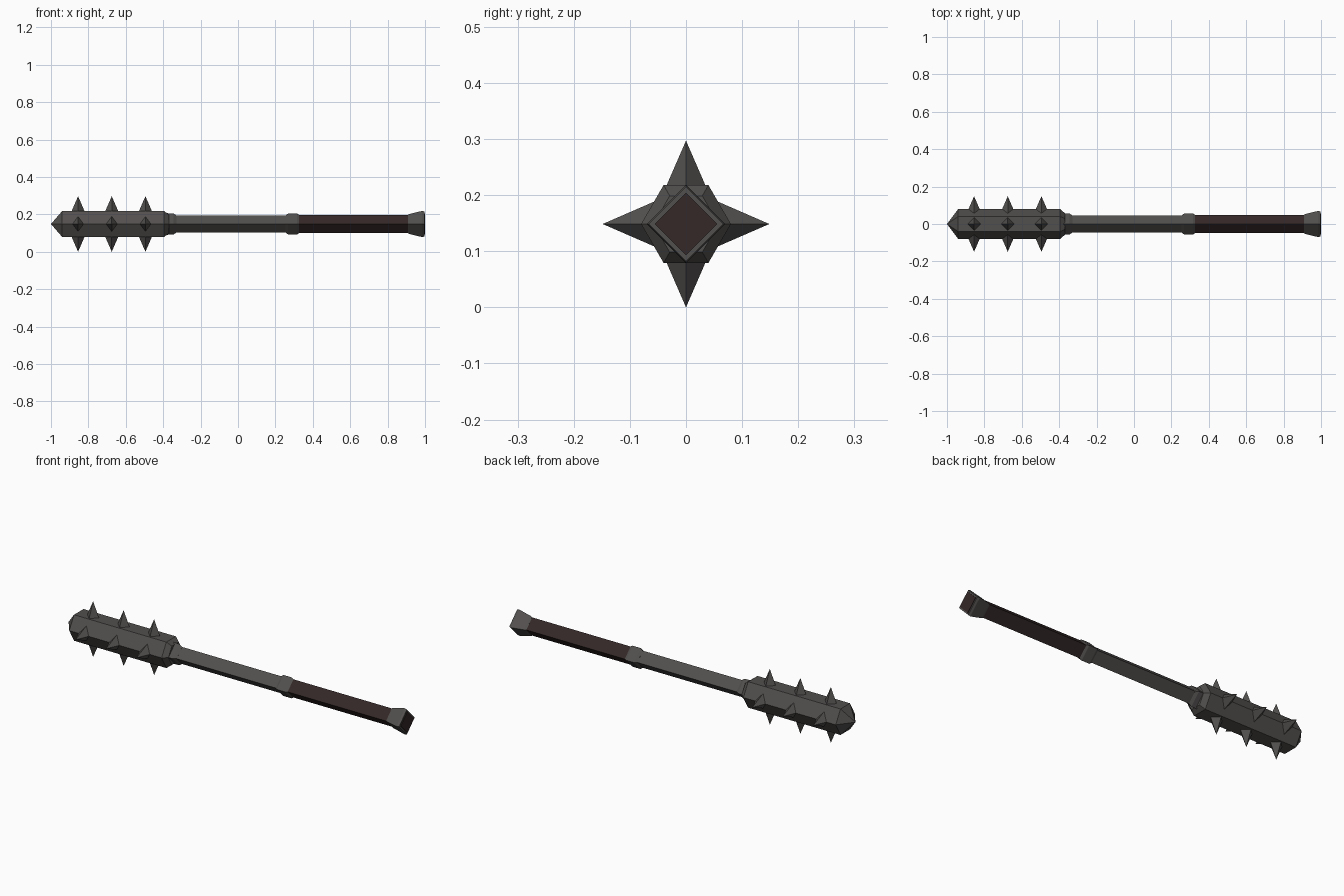
import bpy, bmesh, math
from mathutils import Vector

if "Cube" in bpy.data.objects:
    bpy.data.objects.remove(bpy.data.objects["Cube"])

ZC = 0.1485  # height of the weapon's axis


def material(name, rgb):
    m = bpy.data.materials.new(name)
    m.diffuse_color = (*rgb, 1)
    m.use_nodes = True
    m.node_tree.nodes["Principled BSDF"].inputs["Base Color"].default_value = m.diffuse_color
    return m


IRON = material("dark_iron", (0.085, 0.08, 0.077))
LEATHER = material("dark_brown_leather", (0.035, 0.021, 0.021))


def finish(name, bm, mats):
    bmesh.ops.recalc_face_normals(bm, faces=bm.faces)
    me = bpy.data.meshes.new(name)
    bm.to_mesh(me)
    bm.free()
    for m in mats:
        me.materials.append(m)
    ob = bpy.data.objects.new(name, me)
    bpy.context.collection.objects.link(ob)
    return ob


def lathe(name, profile, sides, mats):
    """Flat-sided solid along x from (x, radius) points; radius 0 makes a tip."""
    bm = bmesh.new()
    rings = []
    for x, r in profile:
        if r == 0:
            rings.append([bm.verts.new((x, 0, ZC))] * sides)
            continue
        rings.append([bm.verts.new((x, r * math.cos(2 * math.pi * i / sides),
                                    ZC + r * math.sin(2 * math.pi * i / sides)))
                      for i in range(sides)])
    for a, b in zip(rings, rings[1:]):
        for i in range(sides):
            j = (i + 1) % sides
            bm.faces.new(list(dict.fromkeys((a[i], a[j], b[j], b[i]))))
    for ring in (rings[0], rings[-1]):
        if ring[0] is not ring[1]:
            bm.faces.new(ring)
    return finish(name, bm, mats)


# hexagonal head with a pointed end
lathe("head", [(-1, 0), (-0.94, 0.08), (-0.395, 0.08), (-0.37, 0.058)], 6, [IRON])

# four-sided shaft, grip and fittings
lathe("head_collar", [(-0.385, 0.058), (-0.345, 0.056), (-0.33, 0.046)], 4, [IRON])
lathe("shaft", [(-0.36, 0.0455), (0.30, 0.0455)], 4, [IRON])
lathe("middle_ring", [(0.255, 0.046), (0.268, 0.056), (0.315, 0.056), (0.328, 0.048)], 4, [IRON])
lathe("grip", [(0.29, 0.0485), (0.95, 0.0485)], 4, [LEATHER])

# flared pommel, with its end plate in brown
pommel = lathe("pommel", [(0.908, 0.049), (0.918, 0.054), (0.985, 0.07), (0.997, 0.066)],
               4, [IRON, LEATHER])
lathe("pommel_end_plate", [(0.994, 0.056), (1.0, 0.056)], 4, [LEATHER])

# three rows of four pyramid spikes
LENGTH, BASE = 0.1, 0.0435
for row, x in enumerate((-0.855, -0.675, -0.495)):
    bm = bmesh.new()
    for d in (Vector((0, 0, 1)), Vector((0, 1, 0)), Vector((0, 0, -1)), Vector((0, -1, 0))):
        c = Vector((x, 0, ZC))
        side = d.cross(Vector((1, 0, 0)))
        tip = bm.verts.new(c + d * 0.1485)
        root = c + d * (0.1485 - LENGTH)
        base = [bm.verts.new(root + o * BASE)
                for o in (Vector((1, 0, 0)), side, Vector((-1, 0, 0)), -side)]
        bm.faces.new(base)
        for i in range(4):
            bm.faces.new((base[i], base[(i + 1) % 4], tip))
    finish(f"spike_row_{row + 1}", bm, [IRON])
